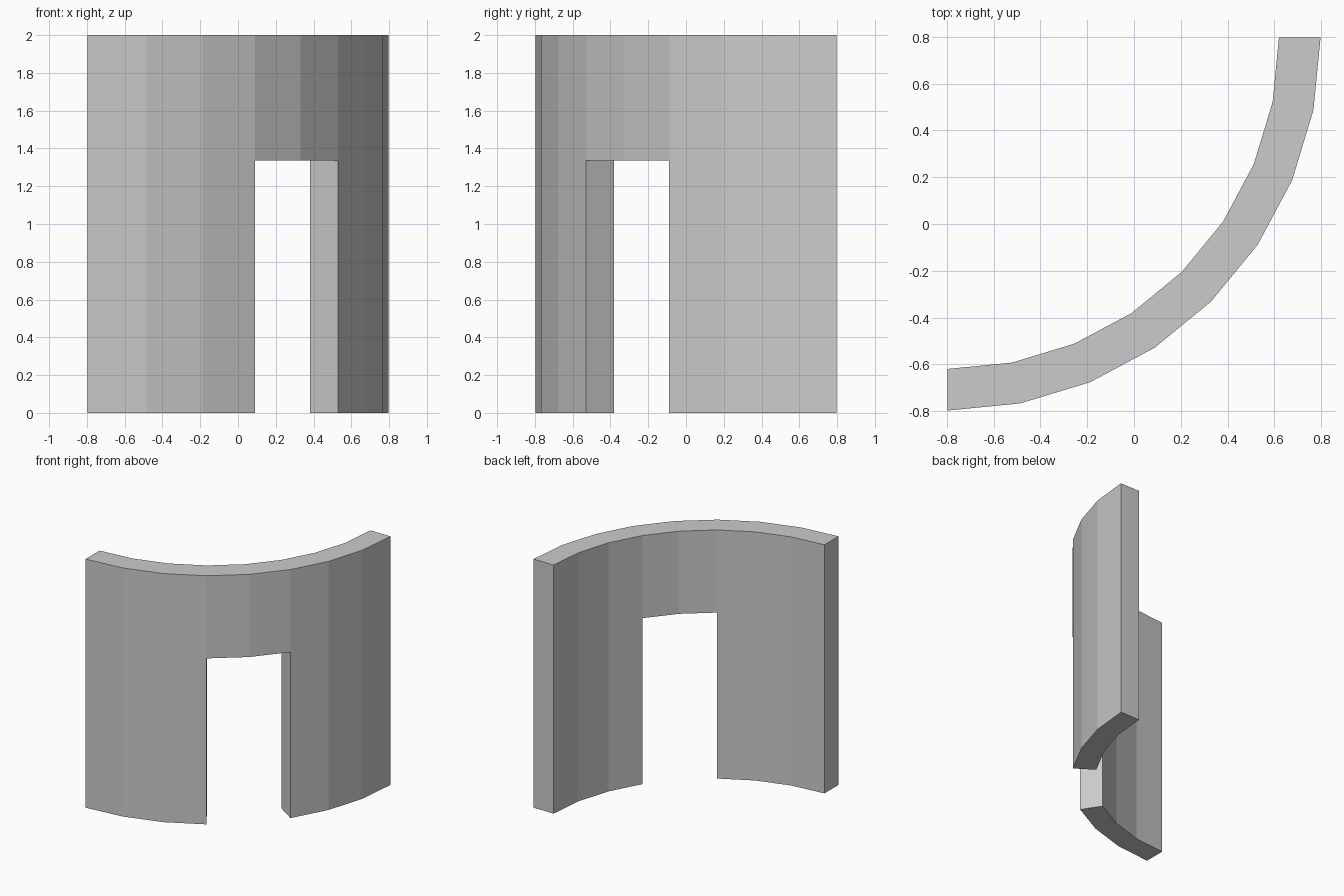
import bpy, bmesh, math

cube = bpy.data.objects.get("Cube")
if cube:
    bpy.data.objects.remove(cube, do_unlink=True)

# Plain light grey
grey = bpy.data.materials.new("light_grey")
grey.use_nodes = True
grey.diffuse_color = (0.6, 0.6, 0.6, 1)
grey.node_tree.nodes["Principled BSDF"].inputs["Base Color"].default_value = grey.diffuse_color

CENTRE = (-0.798, 0.798)
OUTER, INNER = 1.596, 1.418
HEIGHT, DOOR_TOP = 2.0, 1.335
SEGMENTS = 8
DOORWAY = (3, 4)  # segments left open below the lintel

bm = bmesh.new()


def vert(radius, step, z):
    a = math.radians(90) * step / SEGMENTS
    return bm.verts.new((CENTRE[0] + radius * math.sin(a),
                         CENTRE[1] - radius * math.cos(a), z))


# Grid of points: level -> step -> (outer, inner)
grid = [[(vert(OUTER, s, z), vert(INNER, s, z)) for s in range(SEGMENTS + 1)]
        for z in (0, DOOR_TOP, HEIGHT)]


def solid(level, seg):
    return 0 <= seg < SEGMENTS and 0 <= level < 2 and not (level == 0 and seg in DOORWAY)


# Close every exposed side of each solid wall block
for level in range(2):
    for seg in range(SEGMENTS):
        if not solid(level, seg):
            continue
        (o0, i0), (o1, i1) = grid[level][seg:seg + 2]
        (p0, j0), (p1, j1) = grid[level + 1][seg:seg + 2]
        bm.faces.new((o0, o1, p1, p0))
        bm.faces.new((i1, i0, j0, j1))
        if not solid(level - 1, seg):
            bm.faces.new((o0, i0, i1, o1))
        if not solid(level + 1, seg):
            bm.faces.new((p0, p1, j1, j0))
        if not solid(level, seg - 1):
            bm.faces.new((i0, o0, p0, j0))
        if not solid(level, seg + 1):
            bm.faces.new((o1, i1, j1, p1))

# Drop the unused points inside the doorway and merge flat wall faces
bmesh.ops.delete(bm, geom=[v for v in bm.verts if not v.link_faces], context='VERTS')
bmesh.ops.recalc_face_normals(bm, faces=bm.faces[:])

mesh = bpy.data.meshes.new("curved_wall_with_doorway")
bm.to_mesh(mesh)
bm.free()
mesh.materials.append(grey)
wall = bpy.data.objects.new("curved_wall_with_doorway", mesh)
bpy.context.collection.objects.link(wall)
